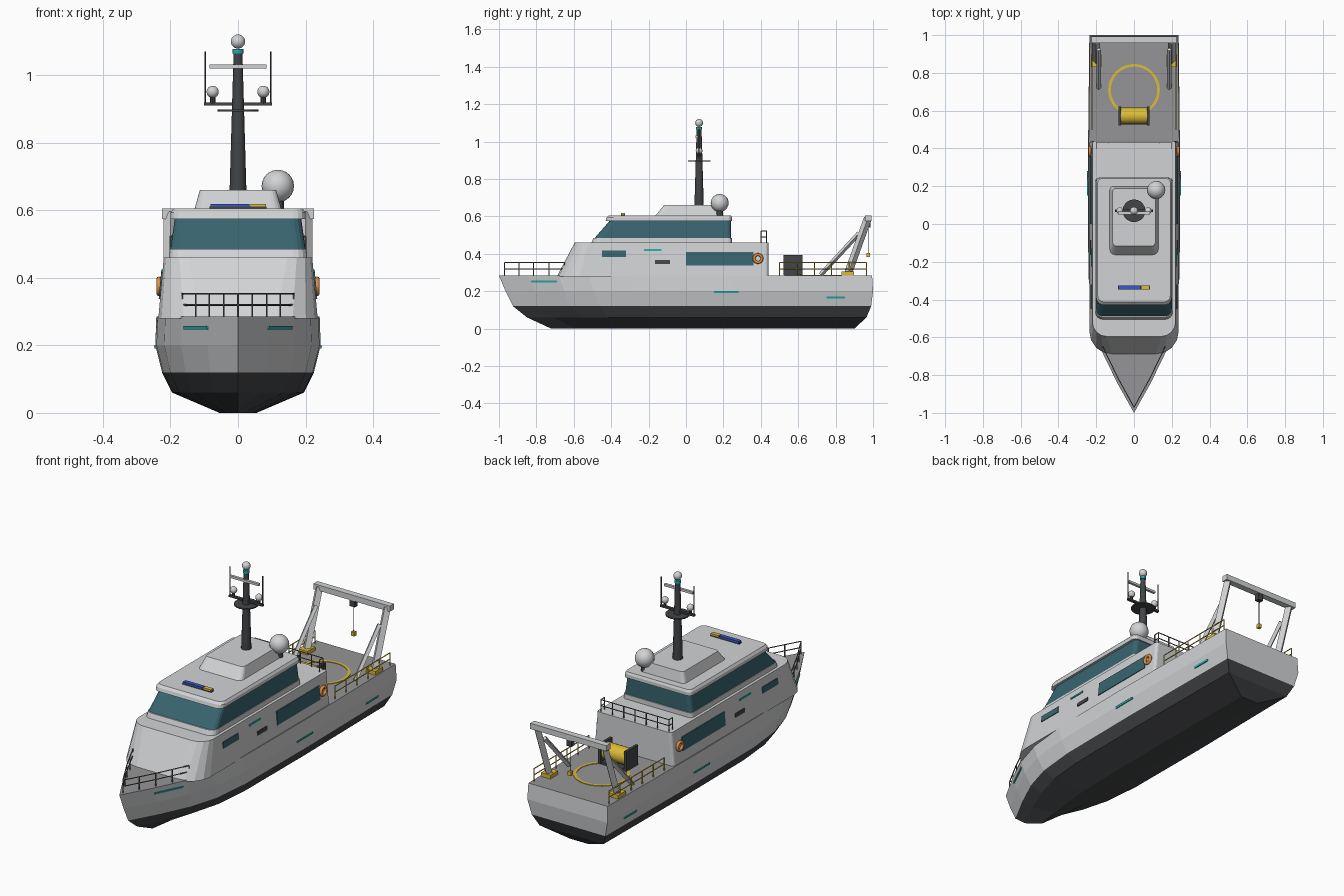
import bpy, bmesh, math
from mathutils import Vector, Matrix
from mathutils.bvhtree import BVHTree

old = bpy.data.objects.get("Cube")
if old:
    bpy.data.objects.remove(old)


def material(name, *rgb):
    m = bpy.data.materials.new(name)
    m.use_nodes = True
    m.diffuse_color = (*rgb, 1)
    m.node_tree.nodes["Principled BSDF"].inputs["Base Color"].default_value = (*rgb, 1)
    return m


WHITE = material("light grey paint", .64, .65, .66)
DECK = material("deck grey", .3, .3, .31)
DARK = material("dark grey", .055, .058, .062)
GLASS = material("teal glass", .04, .13, .16)
YELLOW = material("safety yellow", .72, .5, .04)
ORANGE = material("lifebuoy orange", .75, .27, .05)
CYAN = material("cyan trim", .02, .42, .42)
BLUE = material("blue lamp", .04, .1, .55)
RAIL = material("rail grey", .14, .14, .15)


# ---- helpers ----
def finish(bm, name, *mats, smooth=False):
    bmesh.ops.recalc_face_normals(bm, faces=bm.faces)
    me = bpy.data.meshes.new(name)
    bm.to_mesh(me)
    bm.free()
    ob = bpy.data.objects.new(name, me)
    bpy.context.collection.objects.link(ob)
    for m in mats:
        me.materials.append(m)
    if smooth:
        bpy.ops.object.select_all(action='DESELECT')
        ob.select_set(True)
        bpy.context.view_layer.objects.active = ob
        bpy.ops.object.shade_smooth_by_angle(angle=math.radians(40))
    return ob


def tube(bm, a, b, r, r2=None, n=8):
    a, b = Vector(a), Vector(b)
    rot = (b - a).to_track_quat('Z', 'Y').to_matrix().to_4x4()
    bmesh.ops.create_cone(bm, cap_ends=True, segments=n, radius1=r, radius2=r if r2 is None else r2,
                          depth=(b - a).length, matrix=Matrix.Translation((a + b) / 2) @ rot)


def box(bm, c, s):
    bmesh.ops.create_cube(bm, size=1, matrix=Matrix.Translation(c) @ Matrix.Diagonal((*s, 1)))


def ball(bm, c, r):
    bmesh.ops.create_uvsphere(bm, u_segments=20, v_segments=12, radius=r, matrix=Matrix.Translation(c))


def beam(bm, a, b, w):
    tube(bm, a, b, w * .707, n=4)


def loft(rings):
    bm = bmesh.new()
    vs = [[bm.verts.new(p) for p in ring] for ring in rings]
    n = len(vs[0])
    for lo, hi in zip(vs, vs[1:]):
        for i in range(n):
            bm.faces.new((lo[i], lo[(i + 1) % n], hi[(i + 1) % n], hi[i]))
    bm.faces.new(vs[0])
    bm.faces.new(vs[-1])
    return bm


def rounded(z, hx, y0, y1, rf, rb, n=4):
    """Plan outline with front corner radius rf and back corner radius rb."""
    pts = []
    for sx, y, sy, r, start in ((1, y0, 1, rf, -90), (1, y1, -1, rb, 0),
                                (-1, y1, -1, rb, 90), (-1, y0, 1, rf, 180)):
        for i in range(n + 1):
            a = math.radians(start + 90 * i / n)
            pts.append((sx * (hx - r) + r * math.cos(a), y + sy * r + r * math.sin(a), z))
    return pts


def house(name, mat, *levels):
    return finish(loft([rounded(*lv) for lv in levels]), name, mat)


def side_panels(name, target, mat, y0, y1, z0, z1, n=6):
    """Thin plates that hug the target's wall on both sides."""
    me = target.data
    tree = BVHTree.FromPolygons([v.co for v in me.vertices], [p.vertices for p in me.polygons])
    for side, label in ((1, "left"), (-1, "right")):
        rings = []
        for i in range(n + 1):
            y = y0 + (y1 - y0) * i / n
            x = [tree.ray_cast(Vector((1, y, z)), Vector((-1, 0, 0)))[0].x for z in (z0, z1)]
            rings.append([(side * (x[0] - .004), y, z0), (side * (x[0] + .004), y, z0),
                          (side * (x[1] + .004), y, z1), (side * (x[1] - .004), y, z1)])
        finish(loft(rings), label + "_" + name, mat)


# ---- hull ----
stations = [(0, 0), (.08, .37), (.16, .69), (.24, .89), (.35, .985), (.62, 1), (1, .965)]
rings = []
for z, bow, stern, half in ((0, -.72, .9, .055), (.06, -.85, .965, .195), (.12, -.925, .99, .225),
                            (.2, -.965, 1, .245), (.285, -1, .995, .242)):
    right = [(half * w, bow + (stern - bow) * t, z) for t, w in stations]
    rings.append(right + [(-x, y, z) for x, y, z in reversed(right[1:])])
bm = loft(rings)
for f in bm.faces:
    f.normal_update()
    mid = f.calc_center_median().z
    f.material_index = 1 if mid > .284 else 2 if mid < .12 else 0
hull = finish(bm, "hull", WHITE, DECK, DARK)
for i, (y0, y1, z) in enumerate(((-.83, -.69, .252), (.15, .28, .195), (.75, .85, .167))):
    side_panels(f"hull_stripe_{i + 1}", hull, CYAN, y0, y1, z - .005, z + .005)

# ---- deckhouse, bridge and roof ----
cabin = house("deckhouse", WHITE, (.28, .236, -.69, .44, .12, .015), (.46, .22, -.595, .44, .075, .015))
side_panels("main_window", cabin, GLASS, 0, .36, .338, .41)
side_panels("forward_window", cabin, GLASS, -.45, -.32, .384, .417)
side_panels("vent", cabin, DARK, -.165, -.085, .346, .366)
side_panels("cabin_stripe", cabin, CYAN, -.225, -.13, .416, .425)
house("bridge_base", WHITE, (.46, .205, -.505, .245, .04, .02), (.485, .203, -.495, .245, .04, .02))
house("bridge_windows", GLASS, (.485, .2, -.488, .24, .035, .02), (.577, .187, -.408, .24, .035, .02))
house("bridge_roof", WHITE, (.575, .2, -.43, .246, .035, .025), (.593, .2, -.425, .246, .035, .025),
      (.605, .192, -.412, .24, .03, .02))
house("roof_housing", WHITE, (.6, .13, -.167, .2, .03, .02), (.66, .113, -.117, .188, .02, .015))

for s, label in ((1, "left"), (-1, "right")):
    bpy.ops.mesh.primitive_torus_add(major_radius=.021, minor_radius=.008, major_segments=20, minor_segments=8,
                                     location=(s * .234, .385, .375), rotation=(0, math.pi / 2, 0))
    buoy = bpy.context.object
    buoy.name = label + "_lifebuoy"
    buoy.data.materials.append(ORANGE)
    bpy.ops.object.shade_smooth()

# ---- lamp bar on the roof ----
for name, mat, x, w, h in (("lamp_base", DARK, 0, .17, .008), ("blue_lamp", BLUE, -.024, .115, .016),
                           ("amber_lamp", YELLOW, .06, .045, .016)):
    bm = bmesh.new()
    box(bm, (x, -.337, .603 + h / 2), (w, .022, h))
    finish(bm, name, mat)

# ---- mast and antennas ----
MY = .07
bm = bmesh.new()
tube(bm, (0, MY, .655), (0, MY, 1.07), .025, .013, 12)
tube(bm, (0, MY, .893), (0, MY, .899), .06, n=20)
box(bm, (0, MY, .915), (.2, .014, .01))
for s in (1, -1):
    tube(bm, (s * .097, MY, .91), (s * .097, MY, 1.07), .0025, n=6)
    tube(bm, (s * .075, MY, .915), (s * .075, MY, .94), .008)
finish(bm, "mast", DARK, smooth=True)
bm = bmesh.new()
tube(bm, (0, MY, 1.064), (0, MY, 1.078), .016, n=12)
finish(bm, "mast_ring", CYAN, smooth=True)
bm = bmesh.new()
box(bm, (0, MY - .012, 1.026), (.17, .014, .012))
finish(bm, "radar_bar", WHITE)
bm = bmesh.new()
ball(bm, (0, MY, 1.1), .021)
for s in (1, -1):
    ball(bm, (s * .075, MY, .951), .018)
ball(bm, (.118, .18, .672), .048)
finish(bm, "antenna_domes", WHITE, smooth=True)
bm = bmesh.new()
tube(bm, (.118, .18, .6), (.118, .18, .64), .018, n=12)
finish(bm, "dome_pedestal", DARK, smooth=True)


# ---- railings ----
def railing(name, mat, path, z0, heights, posts, r=.0028):
    """Rails along a plan path, with evenly spread posts on each stretch."""
    bm = bmesh.new()
    for (a, b), count in zip(zip(path, path[1:]), posts):
        for h in heights:
            tube(bm, (*a, z0 + h), (*b, z0 + h), r, n=6)
        for i in range(count + 1):
            p = Vector(a).lerp(Vector(b), i / count)
            tube(bm, (*p, z0), (*p, z0 + heights[-1]), r, n=6)
    finish(bm, name, mat)


bow_side = [(.165, -.65), (.085, -.815), (0, -.97)]
railing("bow_railing", RAIL, bow_side + [(-x, y) for x, y in bow_side[-2::-1]], .283, (.037, .07), (2, 2, 2, 2))
railing("upper_railing", RAIL, [(.2, .4), (.2, .43), (-.2, .43), (-.2, .4)], .458, (.033, .065), (1, 6, 1))
for s, label in ((1, "left"), (-1, "right")):
    railing(label + "_stern_railing", YELLOW, [(s * .222, .5), (s * .222, .965)], .283, (.037, .07), (5,))

# ---- stern gantry ----
frame, feet = bmesh.new(), bmesh.new()
for s in (1, -1):
    beam(frame, (s * .2, .868, .3), (s * .2, .972, .59), .03)
    beam(frame, (s * .187, .72, .288), (s * .187, .925, .51), .018)
    box(feet, (s * .2, .865, .294), (.055, .065, .022))
box(frame, (0, .975, .59), (.45, .034, .03))
finish(frame, "gantry_frame", WHITE)
finish(feet, "gantry_feet", YELLOW)
bm = bmesh.new()
box(bm, (0, .975, .558), (.03, .025, .036))
tube(bm, (0, .975, .4), (0, .975, .55), .002, n=6)
finish(bm, "pulley_and_wire", DARK)
bm = bmesh.new()
box(bm, (0, .975, .393), (.018, .018, .022))
finish(bm, "hook_block", YELLOW)

# ---- winch and deck ring ----
bm = bmesh.new()
tube(bm, (-.072, .572, .342), (.072, .572, .342), .044, n=20)
finish(bm, "winch_drum", YELLOW, smooth=True)
bm = bmesh.new()
for s in (1, -1):
    box(bm, (s * .076, .572, .34), (.014, .1, .105))
box(bm, (0, .572, .291), (.15, .09, .012))
finish(bm, "winch_frame", DARK)
circles = [[(r * math.cos(a), .71 + r * math.sin(a), z) for a in [math.tau * i / 40 for i in range(40)]]
           for r, z in ((.123, .284), (.123, .288), (.137, .288), (.137, .284))]
bm = loft(circles)
bmesh.ops.delete(bm, geom=[f for f in bm.faces if len(f.verts) > 4], context='FACES_ONLY')
finish(bm, "deck_ring", YELLOW)
